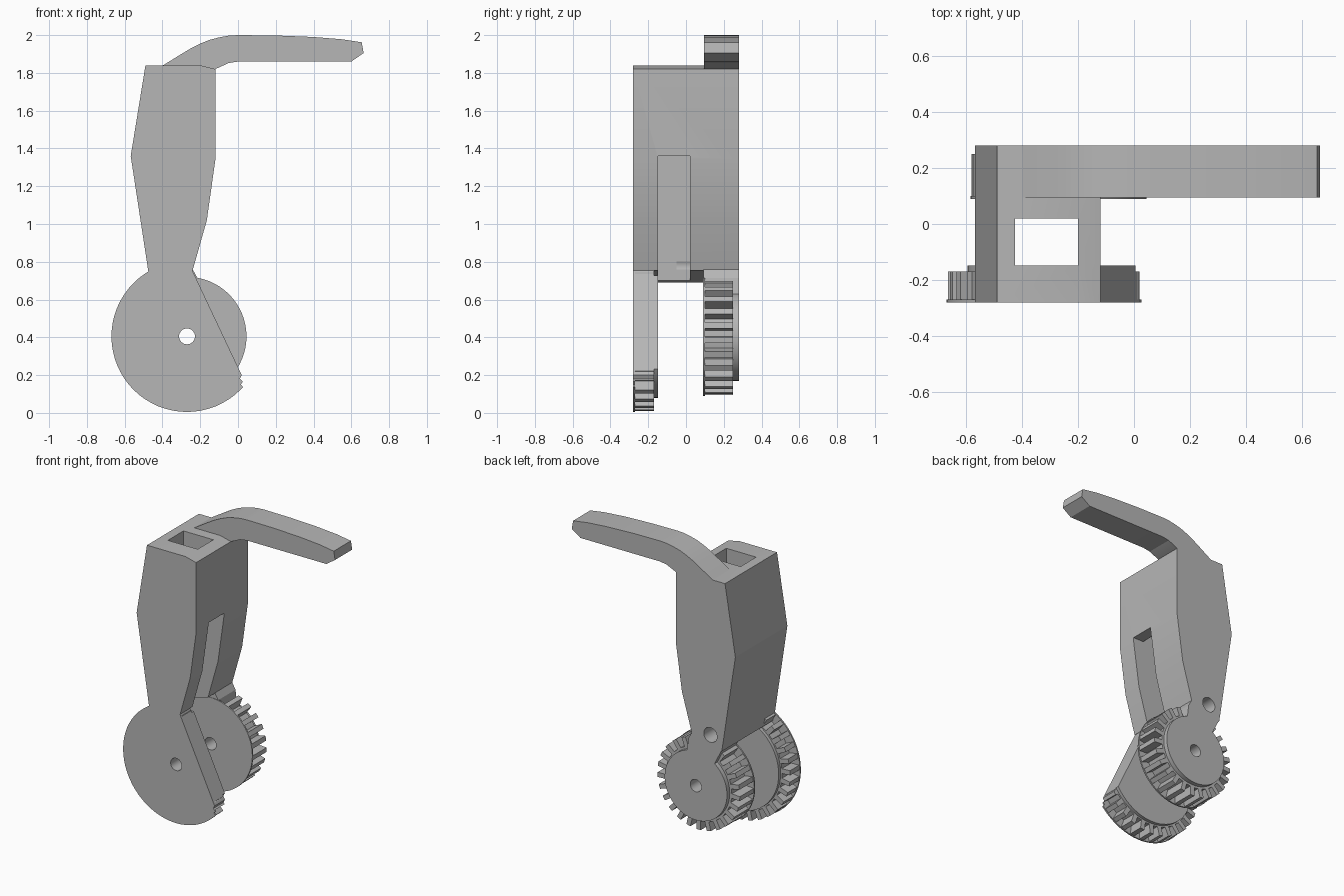
import bpy, bmesh, math

cube = bpy.data.objects.get("Cube")
if cube:
    bpy.data.objects.remove(cube, do_unlink=True)

grey = bpy.data.materials.new("plain grey")
grey.use_nodes = True
COLOUR = (0.47, 0.47, 0.47, 1)
grey.diffuse_color = COLOUR
grey.node_tree.nodes["Principled BSDF"].inputs["Base Color"].default_value = COLOUR

AXLE = (-0.27, 0.405)


def prism(name, outline, y0, y1):
    """Extrude an (x, z) outline from y0 to y1."""
    bm = bmesh.new()
    face = bm.faces.new([bm.verts.new((x, y0, z)) for x, z in outline])
    ext = bmesh.ops.extrude_face_region(bm, geom=[face])
    verts = [g for g in ext["geom"] if isinstance(g, bmesh.types.BMVert)]
    bmesh.ops.translate(bm, verts=verts, vec=(0, y1 - y0, 0))
    bmesh.ops.recalc_face_normals(bm, faces=bm.faces)
    mesh = bpy.data.meshes.new(name)
    bm.to_mesh(mesh)
    bm.free()
    mesh.materials.append(grey)
    obj = bpy.data.objects.new(name, mesh)
    bpy.context.collection.objects.link(obj)
    return obj


def circle(centre, r, n=64):
    return [(centre[0] + r * math.cos(2 * math.pi * i / n),
             centre[1] + r * math.sin(2 * math.pi * i / n)) for i in range(n)]


def teeth_outline(centre, root, tip, count):
    """Gear outline with slightly tapered teeth."""
    pts = []
    step = 2 * math.pi / count
    for i in range(count):
        for frac, r in ((0.0, root), (0.25, root), (0.5, root),
                        (0.55, tip), (0.95, tip)):
            a = (i + frac) * step
            pts.append((centre[0] + r * math.cos(a), centre[1] + r * math.sin(a)))
    return pts


def boolean(obj, other, operation):
    """Apply a boolean and discard the helper."""
    other.hide_render = True
    mod = obj.modifiers.new(operation.lower(), 'BOOLEAN')
    mod.operation = operation
    mod.solver = 'EXACT'
    mod.object = other
    bpy.context.view_layer.update()
    deps = bpy.context.evaluated_depsgraph_get()
    mesh = bpy.data.meshes.new_from_object(obj.evaluated_get(deps))
    obj.modifiers.clear()
    obj.data = mesh
    bpy.data.objects.remove(other, do_unlink=True)


def gear(name, root, tip, count, hub, y_cover, y_teeth, y_hub):
    """Thin cover disc, toothed ring and raised hub with an axle hole."""
    obj = prism(name, circle(AXLE, tip), y_cover, y_cover + 0.01)
    boolean(obj, prism("teeth", teeth_outline(AXLE, root, tip - 0.004, count),
                       y_cover + 0.005, y_teeth), 'UNION')
    boolean(obj, prism("hub", circle(AXLE, hub), y_teeth - 0.01, y_hub), 'UNION')
    boolean(obj, prism("axle_hole", circle(AXLE, 0.042, 32), -0.5, 0.5), 'DIFFERENCE')
    return obj


# Hollow handle body with a neck reaching to the rear gear
body = prism("body", [(-0.49, 1.84), (-0.568, 1.36), (-0.475, 0.75), (-0.465, 0.69),
                      (-0.24, 0.755), (-0.165, 1.02), (-0.12, 1.34),
                      (-0.12, 1.82), (-0.2, 1.84)], -0.28, 0.28)
boolean(body, prism("neck", [(-0.466, 0.70), (-0.40, 0.57), (-0.20, 0.60),
                             (-0.215, 0.715), (-0.24, 0.76)], 0.093, 0.28), 'UNION')
# Vertical shaft joined to the side slot
boolean(body, prism("shaft", [(-0.425, 0.5), (0.1, 0.5), (0.1, 1.36), (-0.2, 1.36),
                              (-0.2, 2.1), (-0.425, 2.1)], -0.148, 0.02), 'DIFFERENCE')
# Pin hole in the rear wall
boolean(body, prism("pin_hole", circle((-0.38, 0.78), 0.05, 32), -0.05, 0.4), 'DIFFERENCE')

# Curved arm on top
arm = prism("arm", [(-0.4, 1.838), (-0.3, 1.90), (-0.25, 1.93), (-0.2, 1.955),
                    (-0.15, 1.975), (-0.1, 1.988), (-0.05, 1.997), (0.0, 2.0),
                    (0.2, 1.998), (0.4, 1.99), (0.55, 1.978), (0.655, 1.962),
                    (0.665, 1.905), (0.6, 1.86), (0.0, 1.86), (-0.05, 1.852),
                    (-0.12, 1.82), (-0.2, 1.80)], 0.095, 0.28)

# Rear gear
rear_gear = gear("rear_gear", 0.25, 0.315, 25, 0.235, 0.09, 0.25, 0.28)

# Front gear, cut off along a sloping line
front_gear = gear("front_gear", 0.335, 0.4, 32, 0.325, -0.28, -0.17, -0.148)
boolean(front_gear, prism("trim", [(-0.287, 0.85), (0.008, 0.225), (0.02, 0.2), (0.01, 0.18),
                                   (0.025, 0.165), (0.015, 0.15), (0.028, 0.135),
                                   (0.028, -0.05), (0.6, -0.05), (0.6, 0.85)],
                          -0.5, 0.05), 'DIFFERENCE')

# Smooth the round surfaces, keep edges crisp
bpy.ops.object.select_all(action='DESELECT')
for obj in (body, arm, rear_gear, front_gear):
    obj.select_set(True)
bpy.context.view_layer.objects.active = body
bpy.ops.object.shade_smooth_by_angle(angle=math.radians(15))
